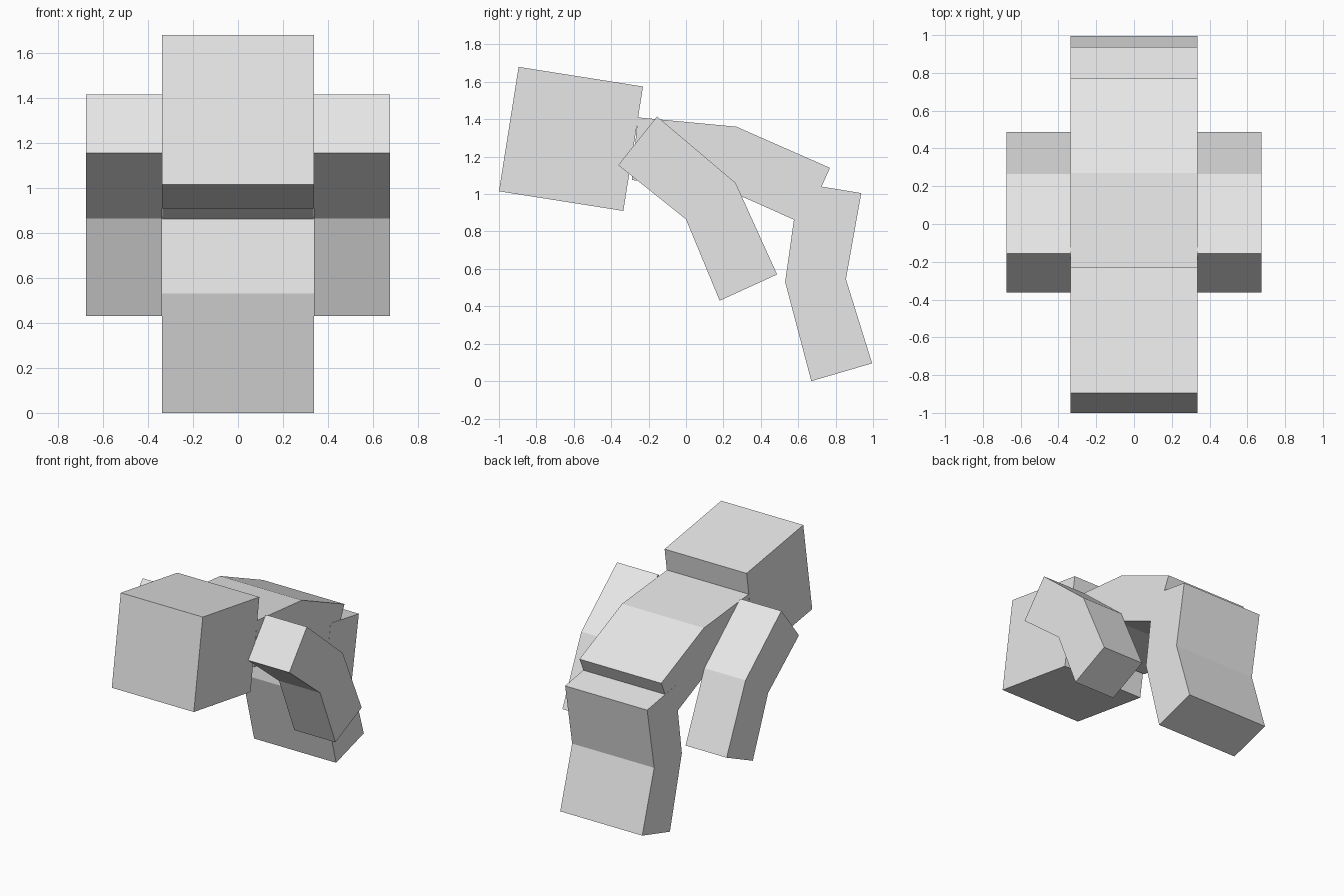
import bpy
import bmesh

cube = bpy.data.objects.get("Cube")
if cube:
    bpy.data.objects.remove(cube, do_unlink=True)

# Single plain material
grey = bpy.data.materials.new("light_grey")
grey.use_nodes = True
colour = (0.8, 0.8, 0.8, 1)
grey.diffuse_color = colour
grey.node_tree.nodes["Principled BSDF"].inputs["Base Color"].default_value = colour


def bent_block(name, profile, x_min, x_max):
    """Extrude a side profile of (y, z) points across x."""
    bm = bmesh.new()
    side = bm.faces.new([bm.verts.new((x_min, y, z)) for y, z in profile])
    result = bmesh.ops.extrude_face_region(bm, geom=[side], use_keep_orig=True)
    moved = [v for v in result["geom"] if isinstance(v, bmesh.types.BMVert)]
    bmesh.ops.translate(bm, verts=moved, vec=(x_max - x_min, 0, 0))
    bmesh.ops.recalc_face_normals(bm, faces=bm.faces)
    mesh = bpy.data.meshes.new(name)
    bm.to_mesh(mesh)
    bm.free()
    mesh.materials.append(grey)
    obj = bpy.data.objects.new(name, mesh)
    bpy.context.collection.objects.link(obj)
    return obj


HALF = 0.337    # half the width of the head and torso
OUTER = 0.675   # outer face of the arms

# Head, tipped forward
head = [(-0.895, 1.68), (-0.23, 1.575), (-0.335, 0.91), (-1.0, 1.015)]
bent_block("head", head, -HALF, HALF)

# Torso, bent at the waist
torso = [(-0.258, 1.41), (0.27, 1.36), (0.77, 1.14),
         (0.633, 0.838), (0.208, 1.028), (-0.29, 1.075)]
bent_block("torso", torso, -HALF + 0.001, HALF - 0.001)

# Arms bent at the elbow, legs bent at the knee
arm = [(-0.155, 1.415), (0.265, 1.06), (0.487, 0.57),
       (0.18, 0.43), (0.0, 0.865), (-0.362, 1.155)]
leg = [(0.605, 1.06), (0.937, 1.005), (0.855, 0.545),
       (0.995, 0.095), (0.67, 0.0), (0.53, 0.53)]
for side, sign in (("left", 1), ("right", -1)):
    for part, profile, inner, outer in (("arm", arm, HALF, OUTER),
                                        ("leg", leg, 0, HALF)):
        x_min, x_max = sorted((sign * inner, sign * outer))
        bent_block(f"{side}_{part}", profile, x_min, x_max)
